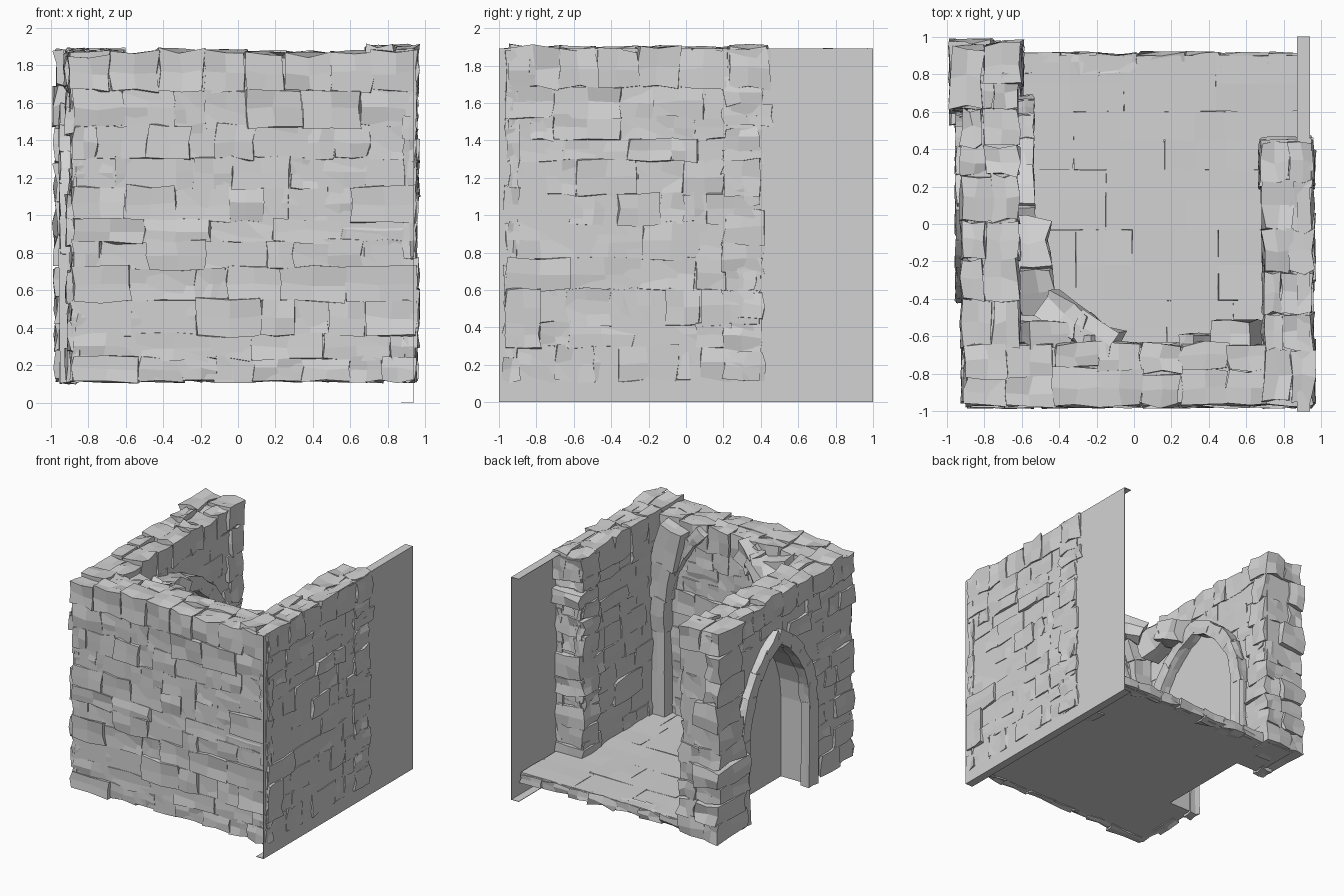
import bpy, bmesh, math, random
from mathutils import Vector, Matrix

rng = random.Random(7)
cube = bpy.data.objects.get("Cube")
if cube:
    bpy.data.objects.remove(cube)

stone = bpy.data.materials.new("grey stone")
stone.use_nodes = True
GREY = (0.65, 0.65, 0.65, 1)
stone.diffuse_color = GREY
stone.node_tree.nodes["Principled BSDF"].inputs["Base Color"].default_value = GREY

BASE, TOP = 0.12, 1.875


def finish(name, bm):
    bmesh.ops.recalc_face_normals(bm, faces=bm.faces)
    mesh = bpy.data.meshes.new(name)
    bm.to_mesh(mesh)
    bm.free()
    mesh.materials.append(stone)
    obj = bpy.data.objects.new(name, mesh)
    bpy.context.collection.objects.link(obj)


def split_cube():
    """Points and faces of a unit cube with every side split in four."""
    bm = bmesh.new()
    bmesh.ops.create_cube(bm, size=1)
    bmesh.ops.subdivide_edges(bm, edges=bm.edges[:], cuts=1, use_grid_fill=True)
    bm.verts.index_update()
    points = [v.co.copy() for v in bm.verts]
    faces = [[v.index for v in f.verts] for f in bm.faces]
    bm.free()
    return points, faces


POINTS, FACES = split_cube()


def block(bm, matrix, jitter):
    """A hewn block: a split cube with its points knocked about."""
    verts = [bm.verts.new(matrix @ p + Vector([rng.uniform(-jitter, jitter) for _ in range(3)]))
             for p in POINTS]
    for face in FACES:
        bm.faces.new([verts[i] for i in face])


def box(bm, lo, hi, jitter=0.0):
    lo, hi = Vector(lo), Vector(hi)
    block(bm, Matrix.Translation((lo + hi) / 2) @ Matrix.Diagonal((*(hi - lo), 1)), jitter)


def splits(a, b, small, large):
    """Cut a run into random lengths that fill it exactly."""
    cuts = [0]
    while cuts[-1] < b - a:
        cuts.append(cuts[-1] + rng.uniform(small, large))
    cuts = [a + c * (b - a) / cuts[-1] for c in cuts]
    return list(zip(cuts, cuts[1:]))


def facing(bm, axis, at, sign, run, heights, skip=None, rough=0.012):
    """Worn courses of stones on a wall face that looks along sign * axis."""
    for z0, z1 in splits(*heights, 0.11, 0.2):
        for u0, u1 in splits(*run, 0.14, 0.42):
            if skip and any(skip(u, z) for u in (u0, (u0 + u1) / 2, u1) for z in (z0, z1)):
                continue
            out = rng.choice((-0.006, -0.003, 0, 0.004, 0.008, 0.02))
            d0, d1 = sorted((at - sign * 0.06, at + sign * out))
            lo, hi = ((d0, u0), (d1, u1)) if axis == "x" else ((u0, d0), (u1, d1))
            box(bm, (*lo, z0 - 0.006), (*hi, z1 + 0.006), rough)


def coping(bm, axis, run, across, z0=1.66, top=TOP):
    """Large uneven stones capping a wall."""
    for u0, u1 in splits(*run, 0.16, 0.3):
        mid = rng.uniform(0.35, 0.65) * (across[1] - across[0]) + across[0]
        for c0, c1 in ((across[0], mid), (mid, across[1])):
            lo, hi = ((u0, c0), (u1, c1)) if axis == "x" else ((c0, u0), (c1, u1))
            box(bm, (*lo, z0), (*hi, top + rng.uniform(-0.025, 0.008)), 0.016)


def pointed_arch(centre, half, spring, apex, foot=None, steps=5):
    """Points (u, z) of a pointed arch from one foot to the other."""
    rise = apex - spring
    radius = (half ** 2 + rise ** 2) / (2 * half)
    end = math.asin(min(1, rise / radius))
    side = []
    for i in range(steps + 1):
        a = end * i / steps
        side.append((half - radius + radius * math.cos(a), spring + radius * math.sin(a)))
    if foot is not None:
        side.insert(0, (half, foot))
    return [(centre - u, z) for u, z in side] + [(centre + u, z) for u, z in reversed(side[:-1])]


def rib(bm, points, width, depth, jitter, up=(0, 0, 1), spread=0.0):
    """Blocks laid end to end along a path, each wider than the last by spread."""
    for i, (a, b) in enumerate(zip(points, points[1:])):
        a, b = Vector(a), Vector(b)
        along = (b - a).normalized()
        side = along.cross(Vector(up)).normalized()
        third = side.cross(along)
        frame = Matrix((side, third, along)).transposed().to_4x4()
        size = Matrix.Diagonal((width + i * spread, depth, (b - a).length + 0.03, 1))
        block(bm, Matrix.Translation((a + b) / 2) @ frame @ size, jitter)


# Door opening, shared by the side wall and its frames
DOOR_Y, DOOR_HALF, SPRING, APEX = 0.09, 0.42, 0.8, 1.46


def in_door(y, z):
    u = abs(y - DOOR_Y) / (DOOR_HALF + 0.02)
    return u < 1 and z < SPRING + (APEX - SPRING) * math.sqrt(1 - u ** 1.6) + 0.02


# Floor slabs with a broken back edge
bm = bmesh.new()
box(bm, (-0.63, -0.8, BASE), (0.93, 0.88, 0.19))
for y0, y1 in splits(-0.7, 0.9, 0.3, 0.5):
    for x0, x1 in splits(-0.63, 0.92, 0.4, 0.7):
        box(bm, (x0, y0, 0.15), (x1, y1, 0.2 + rng.uniform(-0.002, 0.002)), 0.003)
for x0, x1 in splits(-0.6, 0.92, 0.15, 0.3):
    box(bm, (x0, 0.8, BASE), (x1, 0.91, 0.195), 0.014)
finish("floor", bm)

# Front wall
bm = bmesh.new()
box(bm, (-0.88, -0.952, BASE), (0.92, -0.66, 1.84))
facing(bm, "y", -0.955, -1, (-0.88, 0.95), (BASE, 1.66))
facing(bm, "y", -0.66, 1, (-0.62, 0.7), (0.2, 1.66))
coping(bm, "x", (-0.9, 0.95), (-0.97, -0.64))
finish("front_wall", bm)

# Left wall, which stops short with a ragged end
bm = bmesh.new()
box(bm, (0.71, -0.94, BASE), (0.935, 0.38, 1.84))
facing(bm, "x", 0.943, 1, (-0.96, 0.4), (BASE, 1.68), rough=0.011)
facing(bm, "x", 0.705, -1, (-0.65, 0.4), (0.2, 1.7))
coping(bm, "y", (-0.95, 0.44), (0.69, 0.955), 1.68, 1.895)
for z0, z1 in splits(BASE, TOP, 0.12, 0.22):
    box(bm, (0.68, 0.2, z0), (0.95, rng.uniform(0.38, 0.47), z1), 0.018)
finish("left_wall", bm)

# Thin backing sheet with narrow lips along its top and bottom
bm = bmesh.new()
box(bm, (0.936, -1, 0), (0.94, 1, 1.89))
for z in (0, 1.886):
    box(bm, (0.87, -1, z), (0.94, 1, z + 0.004))
finish("backing_sheet", bm)

# Right wall with the pointed doorway cut out of its profile
bm = bmesh.new()
profile = [(-0.93, BASE)] + pointed_arch(DOOR_Y, DOOR_HALF, SPRING, APEX, BASE)
profile += [(0.93, BASE), (0.93, 1.84), (-0.93, 1.84)]
face = bm.faces.new([bm.verts.new((-0.89, y, z)) for y, z in profile])
moved = bmesh.ops.extrude_face_region(bm, geom=[face])["geom"]
bmesh.ops.translate(bm, vec=(0.26, 0, 0), verts=[g for g in moved if isinstance(g, bmesh.types.BMVert)])
bmesh.ops.triangulate(bm, faces=[f for f in bm.faces if len(f.verts) > 4])
facing(bm, "x", -0.895, -1, (-0.95, 0.7), (BASE, 1.68), in_door)
facing(bm, "x", -0.63, 1, (-0.65, 0.9), (0.2, 1.68), in_door)
coping(bm, "y", (-0.65, 0.8), (-0.92, -0.62), 1.68)
finish("right_wall", bm)

# Pier at the back end of the right wall, broader at its foot
bm = bmesh.new()
for z0, z1 in splits(BASE, TOP + 0.01, 0.13, 0.24):
    y0 = rng.uniform(0.56, 0.68) - (0.06 if z1 < 0.9 else 0)
    split = rng.uniform(-0.85, -0.72)
    box(bm, (-0.975, y0, z0), (split, rng.uniform(0.93, 0.98), z1), 0.018)
    box(bm, (split, y0 + 0.12, z0), (-0.6, rng.uniform(0.92, 0.97), z1), 0.018)
finish("right_wall_pier", bm)

# Blank panel closing the doorway
bm = bmesh.new()
box(bm, (-0.66, DOOR_Y - 0.46, BASE), (-0.63, DOOR_Y + 0.46, 1.48))
finish("door_panel", bm)

# Door frames, outside and inside
for name, x, centre, half, apex, foot in (
        ("outer_door_frame", -0.905, DOOR_Y, 0.45, 1.54, BASE),
        ("inner_door_frame", -0.58, 0.1, 0.53, 1.53, 0.19)):
    bm = bmesh.new()
    path = pointed_arch(centre, half, SPRING, apex, foot)
    rib(bm, [(x, y, z) for y, z in path], 0.11, 0.09, 0.009, up=(1, 0, 0))
    finish(name, bm)

# Corner columns with springers that widen as they rise along the front wall
for name, x, lean in (("left_corner_column", 0.65, -1), ("right_corner_column", -0.58, 1)):
    bm = bmesh.new()
    box(bm, (x - 0.06, -0.68, 0.18), (x + 0.06, -0.55, 0.95), 0.006)
    rib(bm, [(x, -0.61, 0.93), (x + lean * 0.01, -0.6, 1.2), (x + lean * 0.05, -0.595, 1.5),
             (x + lean * 0.13, -0.595, 1.8)], 0.13, 0.15, 0.012, up=(0, 1, 0), spread=0.045)
    finish(name, bm)

# Arch rib against the front wall, its crown lost above the wall top
bm = bmesh.new()
arch = pointed_arch(0.04, 0.6, 1.0, 2.0, steps=8)
for half_arch in (arch[:9], arch[8:]):
    rib(bm, [(x, -0.64, z) for x, z in half_arch if z < 1.86], 0.09, 0.1, 0.01, up=(0, 1, 0))
finish("wall_rib", bm)

# Broken vault stones in the right corner
bm = bmesh.new()
rib(bm, [(-0.12, -0.64, 1.78), (-0.28, -0.56, 1.74), (-0.45, -0.43, 1.66)], 0.17, 0.16, 0.025)
rib(bm, [(-0.52, -0.44, 1.52), (-0.54, -0.24, 1.6), (-0.55, -0.02, 1.52)], 0.18, 0.18, 0.025)
finish("broken_vault", bm)
